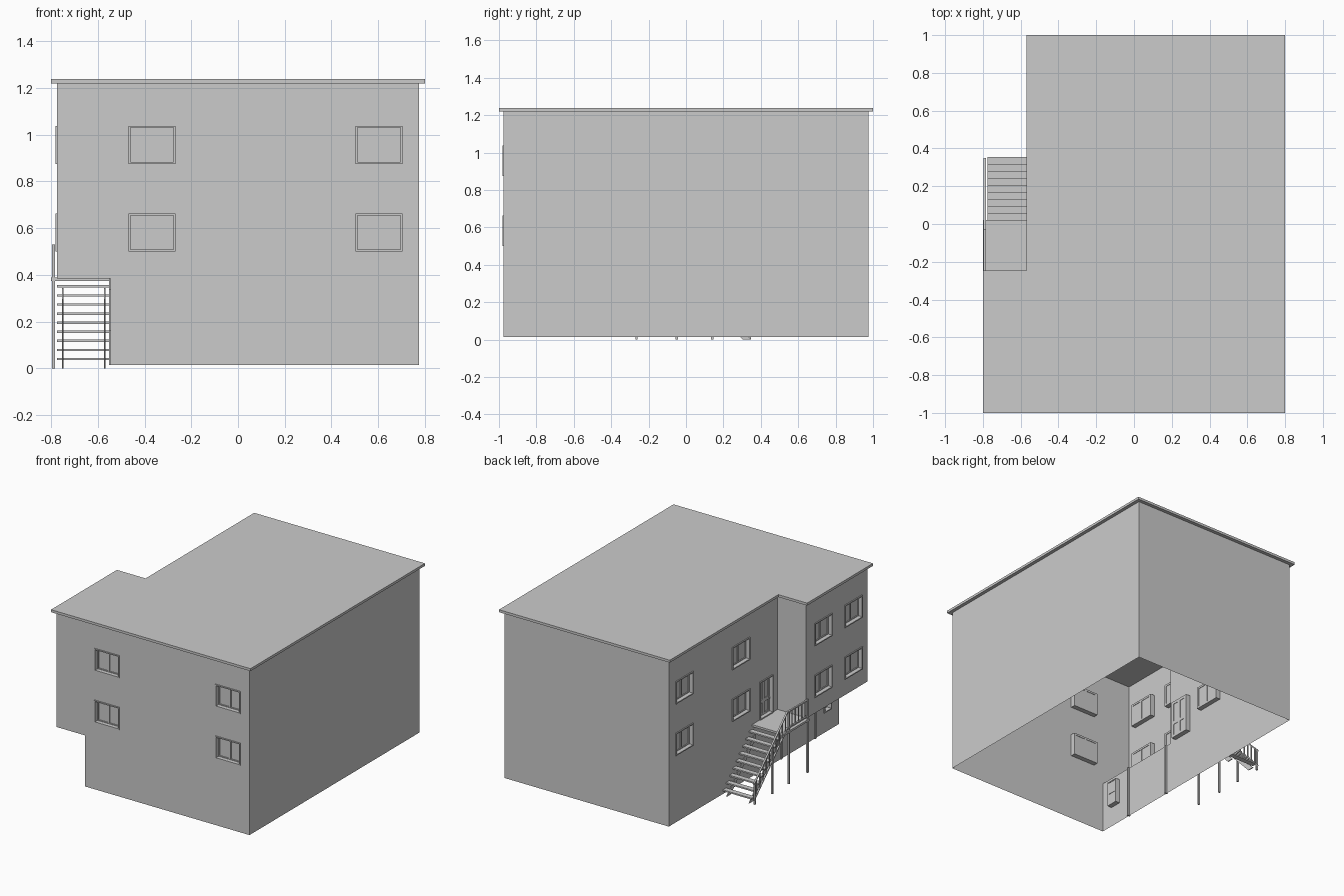
import bpy, bmesh
from mathutils import Matrix, Vector

if "Cube" in bpy.data.objects:
    bpy.data.objects.remove(bpy.data.objects["Cube"])

XL, XE, XR = -0.545, -0.775, 0.775     # main left wall, overhang left wall, right wall
YF, YN, YB = -0.975, -0.27, 0.975      # front, notch, back
Z0, Z1, Z2 = 0.015, 0.385, 1.22        # base, overhang floor, roof underside


def finish(name, bm):
    me = bpy.data.meshes.new(name)
    bm.to_mesh(me)
    bm.free()
    ob = bpy.data.objects.new(name, me)
    bpy.context.collection.objects.link(ob)
    return ob


def box(bm, x0, x1, y0, y1, z0, z1, M=Matrix()):
    size = Matrix.Diagonal((x1 - x0, y1 - y0, z1 - z0, 1))
    mid = Matrix.Translation(((x0 + x1) / 2, (y0 + y1) / 2, (z0 + z1) / 2))
    bmesh.ops.create_cube(bm, size=1, matrix=M @ mid @ size)


def prism(bm, pts, vec):
    f = bm.faces.new([bm.verts.new(p) for p in pts])
    r = bmesh.ops.extrude_face_region(bm, geom=[f])
    bmesh.ops.translate(bm, vec=vec, verts=[v for v in r["geom"] if isinstance(v, bmesh.types.BMVert)])
    bmesh.ops.recalc_face_normals(bm, faces=bm.faces)


def ring(bm, M, u0, u1, z0, z1, n0, n1, w):
    box(bm, u0, u0 + w, n0, n1, z0, z1, M)
    box(bm, u1 - w, u1, n0, n1, z0, z1, M)
    box(bm, u0 + w, u1 - w, n0, n1, z0, z0 + w, M)
    box(bm, u0 + w, u1 - w, n0, n1, z1 - w, z1, M)


def window(name, M, u0, u1, z0, z1):
    bm = bmesh.new()
    ring(bm, M, u0, u1, z0, z1, -0.034, 0.007, 0.008)
    um = (u0 + u1) / 2
    zm = (z0 + z1) / 2
    if u1 - u0 > 0.15:      # two side by side sashes
        ring(bm, M, u0 + 0.008, um, z0 + 0.008, z1 - 0.008, -0.034, -0.022, 0.006)
        ring(bm, M, um, u1 - 0.008, z0 + 0.008, z1 - 0.008, -0.034, -0.022, 0.006)
    else:                   # narrow window with a cross bar
        box(bm, u0 + 0.008, u1 - 0.008, -0.034, -0.022, zm - 0.005, zm + 0.005, M)
    box(bm, u0 + 0.008, u1 - 0.008, -0.031, -0.028, z0 + 0.008, z1 - 0.008, M)
    finish(name, bm)


def door(name, M, u0, u1, z0, z1):
    bm = bmesh.new()
    ring(bm, M, u0, u1, z0, z1, -0.034, 0.007, 0.008)
    box(bm, u0 + 0.008, u1 - 0.008, -0.031, -0.026, z0 + 0.008, z1 - 0.008, M)
    um, zm = (u0 + u1) / 2, z0 + 0.11
    for a, b in ((u0 + 0.008, um), (um, u1 - 0.008)):
        ring(bm, M, a, b, z0 + 0.008, zm, -0.034, -0.02, 0.012)
        ring(bm, M, a, b, zm, z1 - 0.008, -0.034, -0.02, 0.012)
    box(bm, u1 - 0.022, u1 - 0.014, -0.02, -0.01, zm - 0.004, zm + 0.004, M)
    finish(name, bm)


def wall(name, a, b, z0, z1, windows=(), doors=()):
    """Flat wall sheet from a to b with openings given as u0, u1, z0, z1."""
    a, b = Vector((*a, 0)), Vector((*b, 0))
    d = (b - a).normalized()
    L = (b - a).length
    n = Vector((d.y, -d.x, 0))
    M = Matrix(((d.x, n.x, 0, a.x), (d.y, n.y, 0, a.y), (0, 0, 1, 0), (0, 0, 0, 1)))
    holes = list(windows) + list(doors)
    us = sorted({0, L, *(h[0] for h in holes), *(h[1] for h in holes)})
    zs = sorted({z0, z1, *(h[2] for h in holes), *(h[3] for h in holes)})
    bm = bmesh.new()
    for u, v in zip(us, us[1:]):
        for s, t in zip(zs, zs[1:]):
            cu, cz = (u + v) / 2, (s + t) / 2
            if any(h[0] < cu < h[1] and h[2] < cz < h[3] for h in holes):
                continue
            bm.faces.new([bm.verts.new(M @ Vector((p, 0, q))) for p, q in ((u, s), (v, s), (v, t), (u, t))])
    bmesh.ops.remove_doubles(bm, verts=bm.verts, dist=1e-5)
    finish(name, bm)
    for i, h in enumerate(windows):
        window(f"{name}_window_{i}", M, *h)
    for h in doors:
        door(f"{name}_door", M, *h)
    return M


def two_floors(*starts, w=0.2):
    return [(u, u + w, z, z + 0.163) for u in starts for z in (0.5, 0.875)]


# walls with windows and doors
wall("front_wall_upper", (XE, YF), (XR, YF), Z1, Z2, two_floors(0.307, 1.278))
wall("front_wall_lower", (XL, YF), (XR, YF), Z0, Z1)
wall("right_wall", (XR, YF), (XR, YB), Z0, Z2)
wall("back_wall", (XR, YB), (XL, YB), Z0, Z2)
wall("left_wall", (XL, YB), (XL, YN), Z0, Z2, two_floors(0.075, 0.725), [(1.04, 1.19, 0.39, 0.665)])
wall("notch_wall", (XL, YN), (XE, YN), Z1, Z2)
wall("overhang_wall", (XE, YN), (XE, YF), Z1, Z2, two_floors(0.093, 0.44))
Mlow = wall("lower_left_wall", (XL, YN), (XL, YF), Z0, Z1, [(0.53, 0.615, 0.16, 0.34)])

# overhang floor
bm = bmesh.new()
bm.faces.new([bm.verts.new((x, y, Z1)) for x, y in ((XE, YN), (XL, YN), (XL, YF), (XE, YF))])
finish("overhang_floor", bm)

# tall jambs on the lower wall
bm = bmesh.new()
for u in (0.04, 0.43):
    box(bm, u - 0.006, u + 0.006, -0.015, 0.008, Z0, Z1, Mlow)
finish("lower_entrance_jambs", bm)

# L-shaped roof slab
bm = bmesh.new()
prism(bm, [(x, y, Z2) for x, y in ((-0.8, -1), (0.8, -1), (0.8, 1), (-0.57, 1), (-0.57, -0.245), (-0.8, -0.245))],
      (0, 0, 0.018))
finish("roof", bm)

# landing and stairs
bm = bmesh.new()
box(bm, -0.8, XL, YN, 0.02, 0.375, 0.39)
finish("landing", bm)

bm = bmesh.new()
for i in range(9):
    y, z = 0.355 - 0.0372 * i, 0.045 + 0.0389 * i
    box(bm, XE, XL, y - 0.0372, y, z - 0.01, z)
finish("stair_treads", bm)

bm = bmesh.new()
for x in (-0.75, -0.57):
    prism(bm, [(x - 0.003, y, z) for y, z in ((0.35, 0), (0.02, 0.345), (0.02, 0.295), (0.303, 0))], (0.006, 0, 0))
finish("stair_stringers", bm)

# posts, rails and balusters
X = -0.79


def rail_z(y):
    return 0.525 if y < -0.03 else 0.525 - (y + 0.03) * 0.99


bm = bmesh.new()
for y in (YN + 0.006, -0.05, 0.14, 0.342):
    box(bm, X - 0.006, X + 0.006, y - 0.006, y + 0.006, 0, rail_z(y))
finish("posts", bm)

bm = bmesh.new()
for drop in (0, 0.115):
    h = 0.01
    ys = (YN, -0.03, 0.35)
    top = [(X - 0.006, y, rail_z(y) + 0.005 - drop) for y in ys]
    low = [(x, y, z - h) for x, y, z in reversed(top)]
    prism(bm, top + low, (0.012, 0, 0))
finish("handrails", bm)

bm = bmesh.new()
for i in range(16):
    y = -0.235 + 0.037 * i
    box(bm, X - 0.003, X + 0.003, y - 0.003, y + 0.003, rail_z(y) - 0.115, rail_z(y))
finish("balusters", bm)
